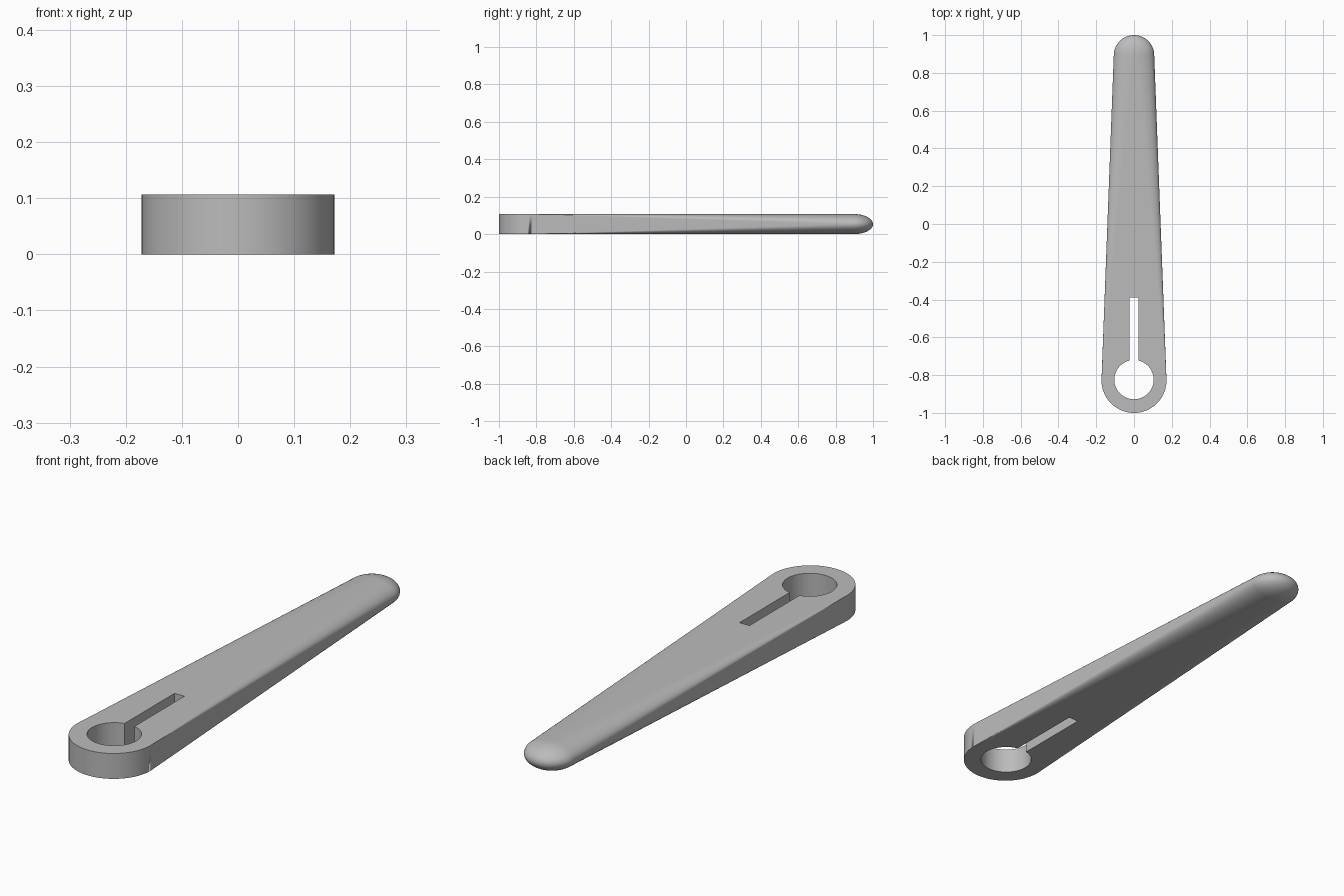
import bpy, bmesh, math
from mathutils import Vector

cube = bpy.data.objects.get("Cube")
if cube:
    bpy.data.objects.remove(cube, do_unlink=True)

HEIGHT = 0.107
HEAD_Y, HEAD_R = -0.828, 0.172
TIP_Y, TIP_R = 0.893, 0.107
HOLE_R, SLOT_HALF, SLOT_END = 0.104, 0.023, -0.39
ROUND_WIDTH = 0.1          # widest edge rounding, reached at the tip
ARC_STEPS, SIDE_STEPS, ROUND_STEPS = 40, 16, 10

grey = bpy.data.materials.new("grey_metal")
grey.use_nodes = True
colour = (0.5, 0.5, 0.5, 1)
grey.diffuse_color = colour
grey.node_tree.nodes["Principled BSDF"].inputs["Base Color"].default_value = colour


def arc(cy, r, start, end):
    """Points and outward normals along an arc centred on the long axis."""
    for i in range(ARC_STEPS + 1):
        a = start + (end - start) * i / ARC_STEPS
        n = Vector((math.cos(a), math.sin(a), 0))
        yield Vector((0, cy, 0)) + n * r, n


# Tapered outline: round tip, straight tangent sides, round head
lean = math.asin((HEAD_R - TIP_R) / (TIP_Y - HEAD_Y))
tip = list(arc(TIP_Y, TIP_R, lean, math.pi - lean))
head = list(arc(HEAD_Y, HEAD_R, math.pi - lean, 2 * math.pi + lean))


def side(a, b):
    return [(a[0].lerp(b[0], i / SIDE_STEPS), a[1]) for i in range(1, SIDE_STEPS)]


outline = tip + side(tip[-1], head[0]) + head + side(head[-1], tip[0])

# Lever body: stacked rings, with edge rounding that grows from head to tip
bm = bmesh.new()
quarter = [math.pi / 2 * i / ROUND_STEPS for i in range(ROUND_STEPS + 1)]
levels = [(a, -1) for a in reversed(quarter)] + [(a, 1) for a in quarter]
rings = []
for a, sign in levels:
    ring = []
    for p, n in outline:
        t = min(1, max(0, (p.y - HEAD_Y) / (TIP_Y - HEAD_Y)))
        inset = ROUND_WIDTH * t * (1 - math.cos(a))
        z = HEIGHT / 2 * (1 + sign * (1 - t * (1 - math.sin(a))))
        q = p - n * inset
        ring.append(bm.verts.new((q.x, q.y, z)))
    rings.append(ring)
count = len(outline)
for low, high in zip(rings, rings[1:]):
    for i in range(count):
        j = (i + 1) % count
        bm.faces.new((low[i], low[j], high[j], high[i]))
bm.faces.new(list(reversed(rings[0])))
bm.faces.new(rings[-1])
bmesh.ops.remove_doubles(bm, verts=bm.verts, dist=0.00005)
bmesh.ops.recalc_face_normals(bm, faces=bm.faces)
mesh = bpy.data.meshes.new("lever_arm")
bm.to_mesh(mesh)
bm.free()
mesh.materials.append(grey)
lever = bpy.data.objects.new("lever_arm", mesh)
bpy.context.collection.objects.link(lever)

# Keyhole cutter: round hole running into a narrow slot
gap = math.asin(SLOT_HALF / HOLE_R)
keyhole = [p for p, n in arc(HEAD_Y + 0.004, HOLE_R,
                             math.pi / 2 + gap, 5 * math.pi / 2 - gap)]
keyhole += [Vector((SLOT_HALF, SLOT_END, 0)), Vector((-SLOT_HALF, SLOT_END, 0))]
bm = bmesh.new()
base = bm.faces.new([bm.verts.new((p.x, p.y, -0.1)) for p in keyhole])
top = bmesh.ops.extrude_face_region(bm, geom=[base])["geom"]
bmesh.ops.translate(bm, vec=(0, 0, 0.4),
                    verts=[v for v in top if isinstance(v, bmesh.types.BMVert)])
bmesh.ops.recalc_face_normals(bm, faces=bm.faces)
cut_mesh = bpy.data.meshes.new("keyhole_cutter")
bm.to_mesh(cut_mesh)
bm.free()
cut_mesh.materials.append(grey)
cutter = bpy.data.objects.new("keyhole_cutter", cut_mesh)
bpy.context.collection.objects.link(cutter)
cutter.hide_render = True

# Cut the keyhole, then shade smooth with crisp rims
cut = lever.modifiers.new("keyhole", "BOOLEAN")
cut.operation = "DIFFERENCE"
cut.solver = "EXACT"
cut.object = cutter
bpy.ops.object.select_all(action="DESELECT")
lever.select_set(True)
bpy.context.view_layer.objects.active = lever
bpy.ops.object.modifier_apply(modifier=cut.name)
bpy.data.objects.remove(cutter, do_unlink=True)
bpy.ops.object.shade_smooth_by_angle(angle=math.radians(30))
weighted = lever.modifiers.new("even_shading", "WEIGHTED_NORMAL")
weighted.keep_sharp = True
